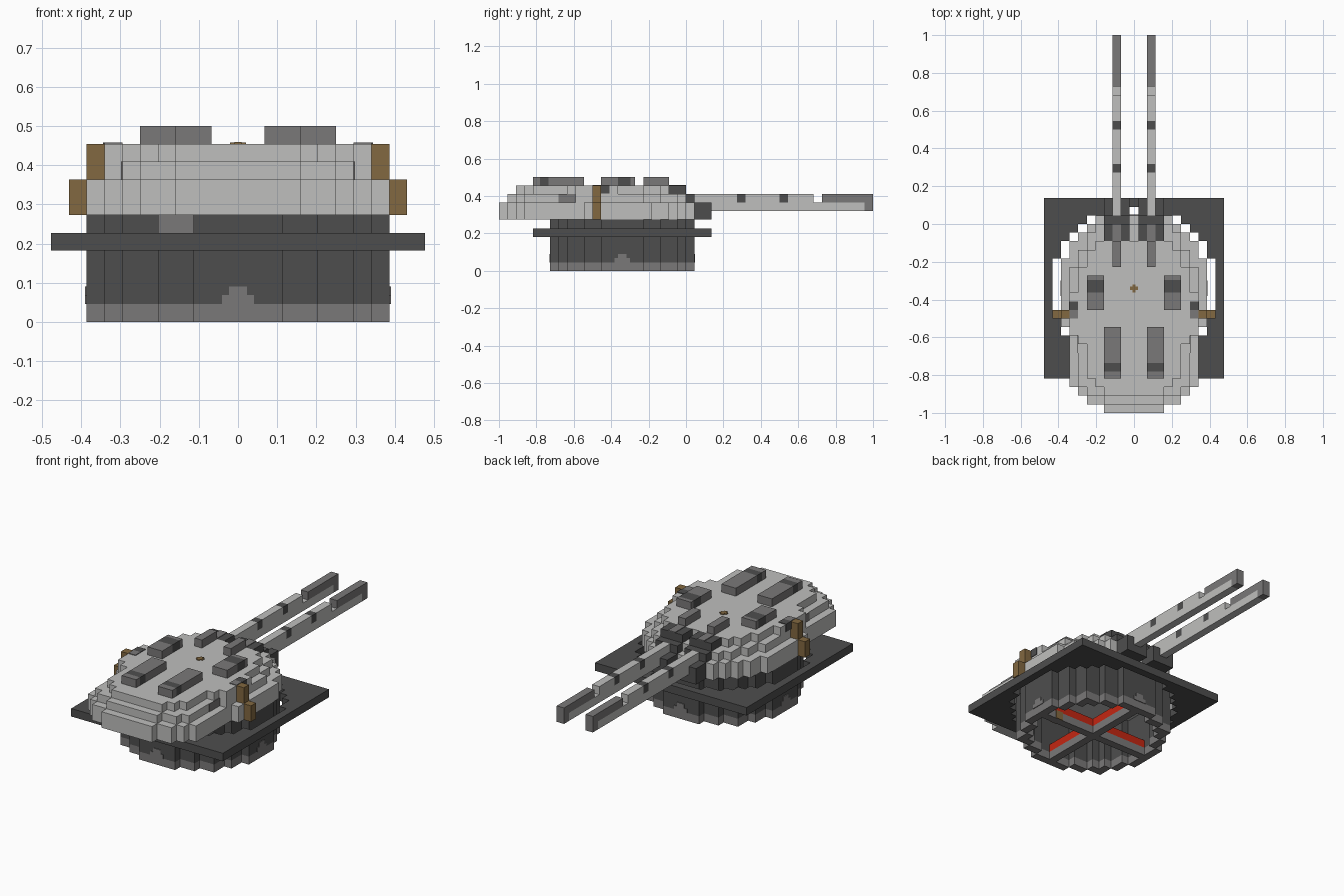
import bpy, bmesh

U = 1 / 22          # size of one building block
CY = -7.5           # turret axis in blocks along y
T = 0.08            # thickness of painted plates in blocks

if "Cube" in bpy.data.objects:
    bpy.data.objects.remove(bpy.data.objects["Cube"], do_unlink=True)


def material(name, rgb):
    m = bpy.data.materials.new(name)
    m.use_nodes = True
    m.diffuse_color = (*rgb, 1)
    m.node_tree.nodes["Principled BSDF"].inputs["Base Color"].default_value = (*rgb, 1)
    return m


LIGHT = material("light grey", (0.52, 0.52, 0.51))
MID = material("mid grey", (0.195, 0.19, 0.19))
DARK = material("dark grey", (0.076, 0.076, 0.076))
BROWN = material("brown", (0.225, 0.14, 0.052))
RED = material("red", (0.55, 0.02, 0.006))


def finish(bm, name, mat):
    bmesh.ops.recalc_face_normals(bm, faces=bm.faces)
    bmesh.ops.scale(bm, vec=(U, U, U), verts=bm.verts)
    me = bpy.data.meshes.new(name)
    bm.to_mesh(me)
    bm.free()
    me.materials.append(mat)
    ob = bpy.data.objects.new(name, me)
    bpy.context.collection.objects.link(ob)
    return ob


def box(name, mat, x, y, z):
    """Box from (min, max) ranges in blocks."""
    bm = bmesh.new()
    bmesh.ops.create_cube(bm, size=1)
    for v in bm.verts:
        v.co = [r[0] if c < 0 else r[1] for c, r in zip(v.co, (x, y, z))]
    return finish(bm, name, mat)


def pair(name, mat, x, y, z):
    """Box on the left and its mirror on the right."""
    box("left_" + name, mat, x, y, z)
    box("right_" + name, mat, (-x[1], -x[0]), y, z)


def slab(name, mat, inside, z0, z1):
    """Stepped slab of every block column (i, j) that passes the test."""
    bm = bmesh.new()
    for i in range(-11, 12):
        for j in range(-22, 4):
            if inside(i, j):
                bm.faces.new([bm.verts.new((i + a, j + b, z0)) for a, b in
                              ((-.5, 0), (.5, 0), (.5, 1), (-.5, 1))])
    bmesh.ops.remove_doubles(bm, verts=bm.verts, dist=0.01)
    top = bmesh.ops.extrude_face_region(bm, geom=bm.faces[:], use_keep_orig=True)["geom"]
    bmesh.ops.translate(bm, vec=(0, 0, z1 - z0),
                        verts=[g for g in top if isinstance(g, bmesh.types.BMVert)])
    return finish(bm, name, mat)


def disc(i, j, r):
    return i * i + (j + 8) ** 2 <= r * r


def ring(i, j):
    return disc(i, j, 8.5) and not disc(i, j, 7.5)


# Hollow drum and the square deck around it
slab("drum_foot", MID, ring, 0, 1)
slab("drum_wall", DARK, ring, 1, 6)
slab("deck_plate", DARK,
     lambda i, j: abs(i) <= 10 and -18 <= j <= 2 and not disc(i, j, 9.5), 4, 5)
box("drum_patch", MID, (-4.5, -2.5), (-15 - T, -15), (5, 6))

# Painted humps at the four ends of the cross
for half, z in ((0.9, (1, 1.5)), (0.5, (1.5, 2))):
    for s in (-1, 1):
        ends = sorted((s * 8.5, s * (8.5 + T)))
        box("hump_side", MID, ends, (CY - half, CY + half), z)
        box("hump_end", MID, (-half, half), [CY + e for e in ends], z)

# Cross inside the drum
for name, mat, z in (("cross_foot", MID, (0, 1)), ("cross_core", RED, (1, 2))):
    box(name + "_x", mat, (-7.5, 7.5), (CY - .5, CY + .5), z)
    for s in (-1, 1):
        box(name + "_y", mat, (-.5, .5), sorted((CY + s * .5, CY + s * 7.5)), z)
box("cross_fitting", BROWN, (5.2, 6.2), (CY - .5 - T, CY + .5 + T), (-0, 1 + T))


# Stepped turret shell: half widths are (blocks, number of rows) from rear to gun side
def shell(name, first, runs, z0, z1):
    rows = [w for w, n in runs for _ in range(n)]
    slab(name, LIGHT, lambda i, j: 0 <= j - first < len(rows) and abs(i) <= rows[j - first],
         z0, z1)


shell("turret_lower", -22, ((3, 1), (5, 1), (6, 1), (7, 7), (8, 8), (7, 2), (6, 1), (5, 1), (4, 1)), 6, 8)
shell("turret_middle", -21, ((3, 1), (5, 1), (6, 6), (7, 8), (6, 2), (5, 2), (4, 1)), 8, 9)
shell("turret_upper", -20, ((3, 1), (4, 1), (5, 4), (6, 1), (7, 5), (6, 3), (5, 2), (4, 1)), 9, 10)

# Roof vents with dark bands
pair("rear_vent", MID, (1.5, 3.5), (-18, -17.2), (10, 11))
pair("rear_vent_band", DARK, (1.5, 3.5), (-17.2, -16.2), (10, 11))
pair("rear_vent_front", MID, (1.5, 3.5), (-16.2, -12), (10, 11))
pair("side_vent", MID, (3.5, 5.5), (-10, -8), (10, 11))
pair("side_vent_band", DARK, (3.5, 5.5), (-8, -6.5), (10, 11))
pair("side_vent_front", MID, (3.5, 5.5), (-6.5, -6), (10, 11))
pair("gun_vent", MID, (1.5, 2.5), (-5, -2), (10, 11))

# Side fittings and small painted marks
pair("lower_bracket", BROWN, (8.5, 9.5), (-11, -10), (6, 8))
pair("upper_bracket", BROWN, (7.5, 8.5), (-11, -10), (8, 10))
pair("dark_mark", DARK, (6.5, 7.5 + T), (-10, -9), (9.1, 10 + T))
pair("grey_mark", MID, (6.5, 7.5), (-11, -10), (9.9, 10 + T))
pair("side_panel", MID, (6.5, 6.5 + T), (-15, -13), (8, 9))
box("roof_pin_x", BROWN, (-.45, .45), (CY - .2, CY + .2), (10, 10 + T))
box("roof_pin_y", BROWN, (-.2, .2), (CY - .45, CY + .45), (10, 10 + T * 1.2))

# Gun mounts
pair("mount_front", DARK, (.5, 3.5), (1, 3), (6, 8))
pair("mount_block", DARK, (.5, 3.5), (-1, 1), (6, 9))
pair("mount_top", DARK, (.5, 3.5), (-2, 0), (9, 10))
pair("mount_cover", MID, (1.5, 2.5), (-2, 0), (10, 10 + T))

# Barrels: light tube with dark bands, a notch and a grey muzzle
X = (1.5, 2.5)
pair("barrel_lower", LIGHT, X, (1, 21), (7, 8))
for a, b in ((1, 6), (7, 11), (12, 15)):
    pair("barrel_upper", LIGHT, X, (a, b), (8, 9))
for a in (6, 11):
    pair("barrel_band", DARK, X, (a, a + 1), (8, 9))
pair("muzzle_upper", MID, X, (16, 22), (8, 9))
pair("muzzle_tip", MID, X, (21, 22), (7, 8))
